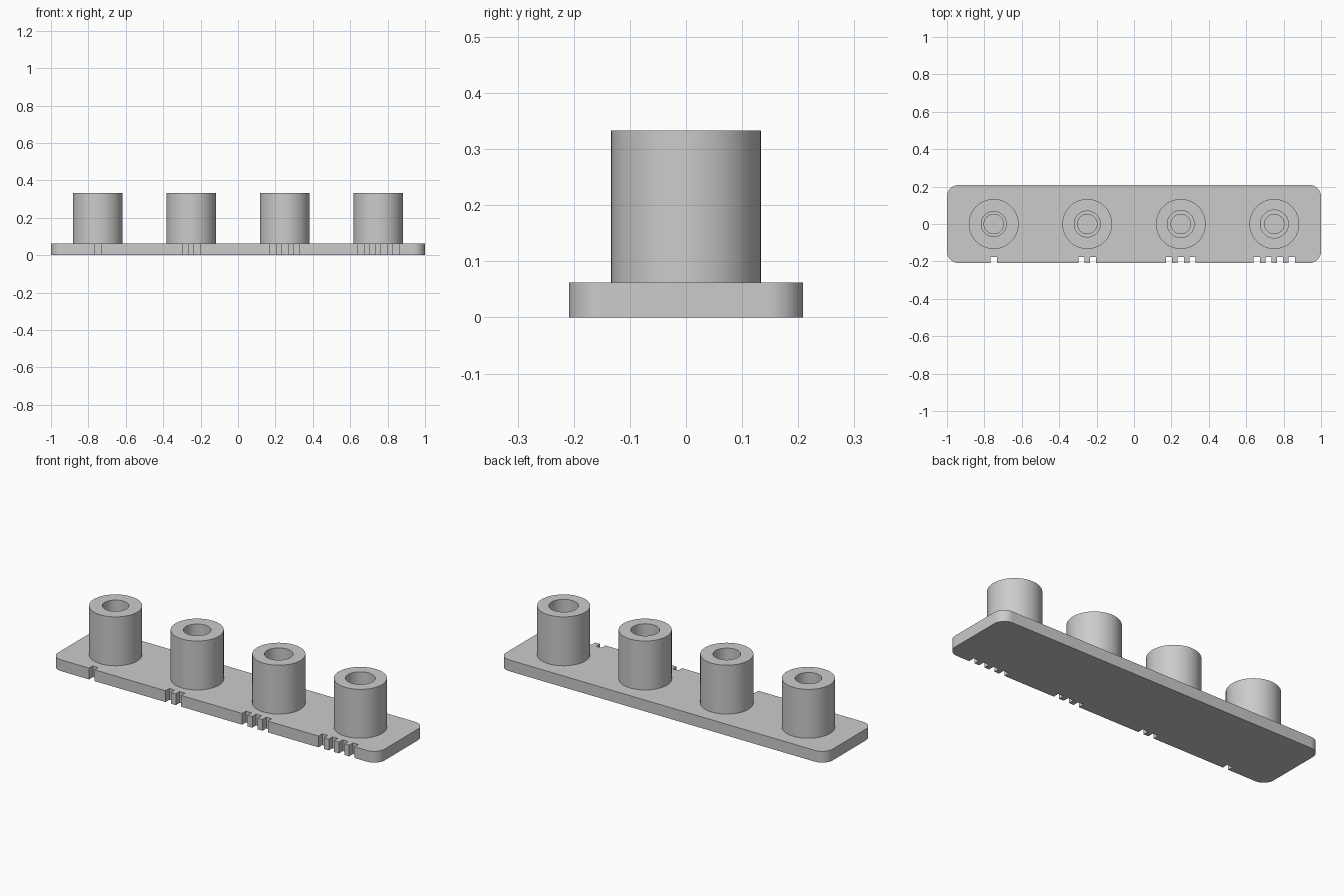
import bpy
import bmesh
import math

if "Cube" in bpy.data.objects:
    bpy.data.objects.remove(bpy.data.objects["Cube"], do_unlink=True)

# Plate sizes
HALF_X, HALF_Y, PLATE_TOP = 1.0, 0.2085, 0.0625
CORNER, CORNER_STEPS = 0.0625, 12
# Boss sizes
BOSS_TOP, BOSS_R, SPACING, SEGMENTS = 0.3333, 0.1333, 0.5, 96
STEP_Z, PILOT_R = 0.16, 0.052
# Counting notches
NOTCH_W, NOTCH_D, NOTCH_GAP = 0.0333, 0.0333, 0.0625

gray = bpy.data.materials.new("plain gray")
gray.use_nodes = True
color = (0.6, 0.6, 0.6, 1.0)
gray.diffuse_color = color
gray.node_tree.nodes["Principled BSDF"].inputs["Base Color"].default_value = color


def finish(name, bm, x=0.0):
    """Turn a bmesh into a smooth-shaded object with sharp edges kept."""
    bmesh.ops.recalc_face_normals(bm, faces=bm.faces)
    mesh = bpy.data.meshes.new(name)
    bm.to_mesh(mesh)
    bm.free()
    mesh.materials.append(gray)
    obj = bpy.data.objects.new(name, mesh)
    bpy.context.collection.objects.link(obj)
    obj.location.x = x
    bpy.ops.object.select_all(action="DESELECT")
    obj.select_set(True)
    bpy.context.view_layer.objects.active = obj
    bpy.ops.object.shade_smooth_by_angle(angle=math.radians(30))
    return obj


def corner(sx, sy, start):
    """Points of one rounded corner, counter-clockwise."""
    cx, cy = sx * (HALF_X - CORNER), sy * (HALF_Y - CORNER)
    angles = [start + math.pi / 2 * i / CORNER_STEPS for i in range(CORNER_STEPS + 1)]
    return [(cx + CORNER * math.cos(a), cy + CORNER * math.sin(a)) for a in angles]


centers = [(i - 1.5) * SPACING for i in range(4)]

# Plate outline, with one to four notches along the front edge
outline = corner(-1, -1, math.pi)
for i, cx in enumerate(centers):
    for k in range(i + 1):
        x = cx + (k - i / 2) * NOTCH_GAP
        l, r = x - NOTCH_W / 2, x + NOTCH_W / 2
        inner = -HALF_Y + NOTCH_D
        outline += [(l, -HALF_Y), (l, inner), (r, inner), (r, -HALF_Y)]
outline += corner(1, -1, -math.pi / 2) + corner(1, 1, 0) + corner(-1, 1, math.pi / 2)

bm = bmesh.new()
base = bm.faces.new([bm.verts.new((x, y, 0)) for x, y in outline])
ext = bmesh.ops.extrude_face_region(bm, geom=[base], use_keep_orig=True)
top = [v for v in ext["geom"] if isinstance(v, bmesh.types.BMVert)]
bmesh.ops.translate(bm, verts=top, vec=(0, 0, PLATE_TOP))
finish("base_plate", bm)

# Bosses with a stepped bore that widens slightly from one to the next
for i, cx in enumerate(centers):
    bore = 0.0667 + i * 0.0027
    foot = PLATE_TOP - 0.01
    profile = [(BOSS_R, foot), (BOSS_R, BOSS_TOP), (bore, BOSS_TOP),
               (bore, STEP_Z), (PILOT_R, STEP_Z), (PILOT_R, foot)]
    bm = bmesh.new()
    verts = [bm.verts.new((r, 0, z)) for r, z in profile]
    edges = [bm.edges.new((verts[j], verts[j - 1])) for j in range(len(verts))]
    bmesh.ops.spin(bm, geom=verts + edges, cent=(0, 0, 0), axis=(0, 0, 1),
                   angle=2 * math.pi, steps=SEGMENTS, use_merge=True)
    bmesh.ops.remove_doubles(bm, verts=bm.verts, dist=1e-5)
    finish(f"boss_{i + 1}", bm, cx)
